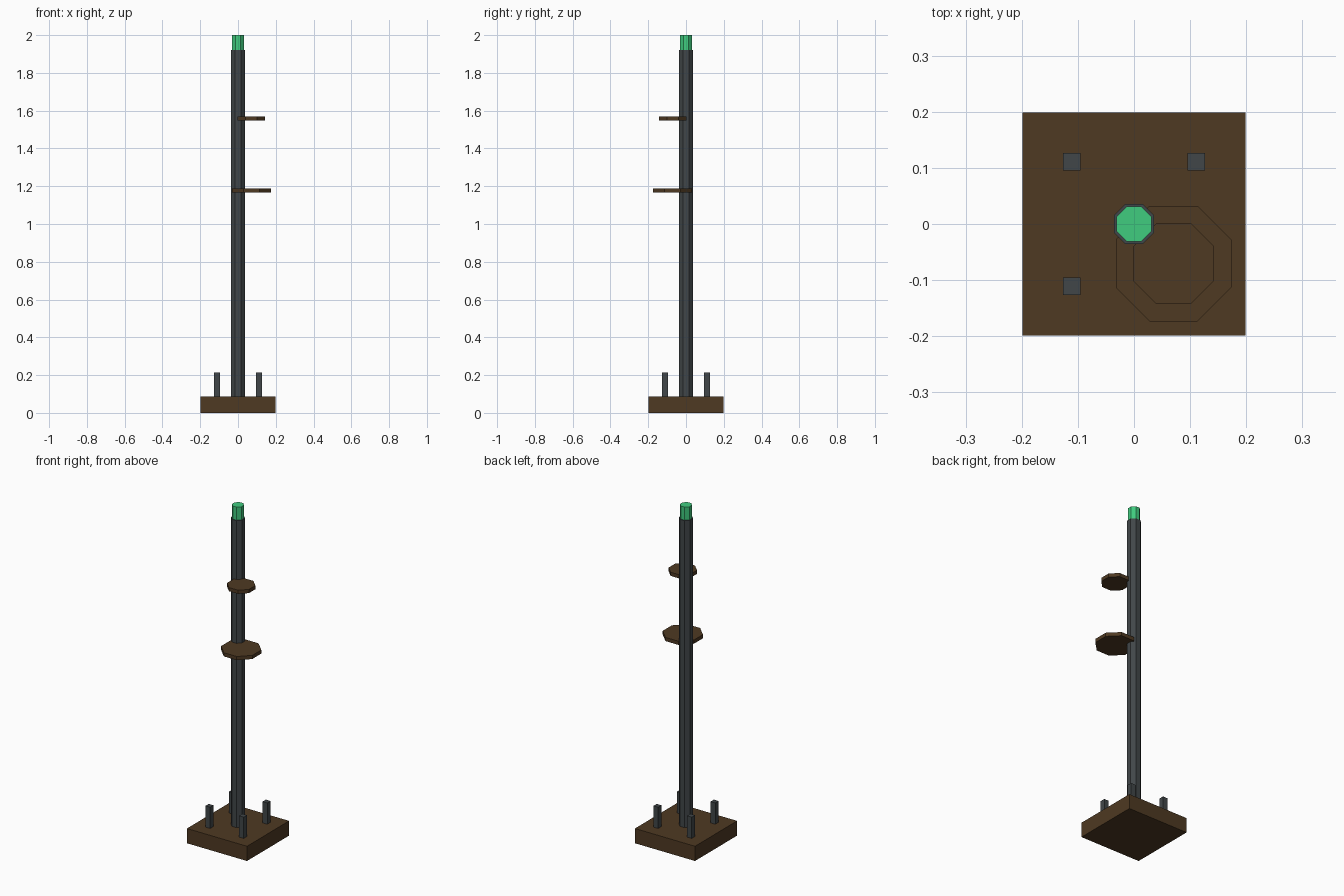
import bpy
import math

if "Cube" in bpy.data.objects:
    bpy.data.objects.remove(bpy.data.objects["Cube"])


def material(name, color):
    m = bpy.data.materials.new(name)
    m.diffuse_color = (*color, 1.0)
    m.use_nodes = True
    m.node_tree.nodes["Principled BSDF"].inputs["Base Color"].default_value = m.diffuse_color
    return m


brown = material("dark_brown_wood", (0.077, 0.041, 0.016))
grey = material("dark_grey_metal", (0.053, 0.062, 0.066))
green = material("bright_green", (0.051, 0.604, 0.212))


def finish(name, mat):
    ob = bpy.context.object
    ob.name = name
    ob.data.materials.append(mat)
    return ob


def box(name, mat, x, y, z0, z1, width):
    bpy.ops.mesh.primitive_cube_add(size=1, location=(x, y, (z0 + z1) / 2))
    bpy.context.object.scale = (width, width, z1 - z0)
    return finish(name, mat)


def octagon(name, mat, x, y, z0, z1, half_width):
    # flat sides face the axes, so the radius is measured to the corners
    bpy.ops.mesh.primitive_cylinder_add(
        vertices=8, radius=half_width / math.cos(math.pi / 8), depth=z1 - z0,
        location=(x, y, (z0 + z1) / 2), rotation=(0, 0, math.pi / 8))
    return finish(name, mat)


# Square base
box("base", brown, 0, 0, 0, 0.088, 0.397)

# Four short corner posts
for sx in (-1, 1):
    for sy in (-1, 1):
        box("corner_post", grey, sx * 0.111, sy * 0.111, 0.088, 0.215, 0.031)

# Tall pole with a green tip
octagon("pole", grey, 0, 0, 0.088, 1.922, 0.036)
octagon("tip", green, 0, 0, 1.922, 2.0, 0.031)

# Two flat discs fixed to one corner of the pole
octagon("lower_disc", brown, 0.0705, -0.0705, 1.167, 1.189, 0.103)
octagon("upper_disc", brown, 0.0705, -0.0705, 1.548, 1.570, 0.0725)
